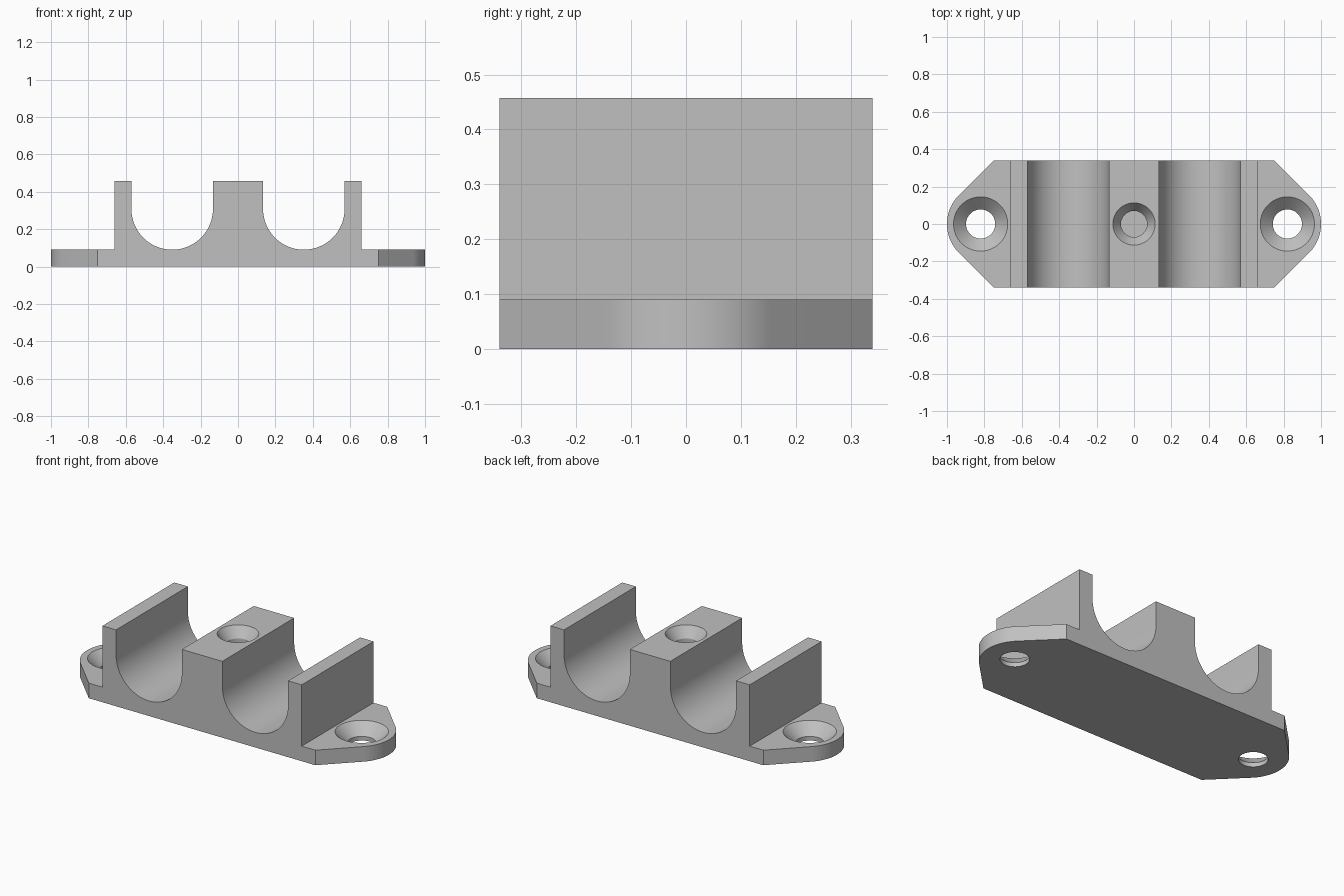
import bpy
import bmesh
from math import cos, sin, pi, radians
from mathutils import Vector

cube = bpy.data.objects.get("Cube")
if cube:
    bpy.data.objects.remove(cube, do_unlink=True)

grey = bpy.data.materials.new("plain grey")
grey.use_nodes = True
colour = (0.53, 0.53, 0.53, 1)
grey.diffuse_color = colour
grey.node_tree.nodes["Principled BSDF"].inputs["Base Color"].default_value = colour


def finish(name, bm):
    bmesh.ops.recalc_face_normals(bm, faces=bm.faces)
    mesh = bpy.data.meshes.new(name)
    bm.to_mesh(mesh)
    bm.free()
    mesh.materials.append(grey)
    obj = bpy.data.objects.new(name, mesh)
    bpy.context.collection.objects.link(obj)
    return obj


def prism(name, points, offset):
    """Extrude a closed outline along an offset."""
    bm = bmesh.new()
    face = bm.faces.new([bm.verts.new(p) for p in points])
    new = bmesh.ops.extrude_face_region(bm, geom=[face])["geom"]
    verts = [g for g in new if isinstance(g, bmesh.types.BMVert)]
    bmesh.ops.translate(bm, verts=verts, vec=Vector(offset))
    return finish(name, bm)


def turned(name, x, profile, steps=64):
    """Closed round solid from (radius, height) pairs."""
    bm = bmesh.new()
    rings = [[bm.verts.new((x + r * cos(2 * pi * i / steps),
                            r * sin(2 * pi * i / steps), z))
              for i in range(steps)] for r, z in profile]
    for low, high in zip(rings, rings[1:]):
        for i in range(steps):
            j = (i + 1) % steps
            bm.faces.new((low[i], low[j], high[j], high[i]))
    bm.faces.new(rings[0])
    bm.faces.new(rings[-1])
    return finish(name, bm)


def arc(cx, cy, r, start, end, steps=32):
    angles = [radians(start + (end - start) * i / steps) for i in range(steps + 1)]
    return [(cx + r * cos(a), cy + r * sin(a)) for a in angles]


def combine(target, tool, operation):
    mod = target.modifiers.new("cut", "BOOLEAN")
    mod.operation = operation
    mod.solver = "EXACT"
    mod.object = tool
    bpy.context.view_layer.objects.active = target
    bpy.ops.object.modifier_apply(modifier=mod.name)
    bpy.data.objects.remove(tool, do_unlink=True)


# Front profile: flange, outer wall, U channel, centre block, then mirrored
plate, top = 0.09, 0.457
channel_x, channel_r = 0.352, 0.218
half = [(1.2, 0), (1.2, plate), (0.66, plate), (0.66, top),
        (channel_x + channel_r, top)]
half += arc(channel_x, plate + channel_r, channel_r, 0, -180)
half += [(channel_x - channel_r, top)]
profile = half + [(-x, z) for x, z in reversed(half)]
bracket = prism("double_channel_bracket", [(x, -0.5, z) for x, z in profile], (0, 1, 0))

# Plan outline: straight sides, sloped corners and rounded ends
end = [(0.75, -0.34)] + arc(0.782, 0, 0.218, -45, 45) + [(0.75, 0.34)]
plan = end + [(-x, -y) for x, y in end]
combine(bracket, prism("outline", [(x, y, -0.1) for x, y in plan], (0, 0, 1)), "INTERSECT")

# Countersunk through holes in the flanges
for side in (-1, 1):
    hole = turned("flange_hole", side * 0.82,
                  [(0.078, -0.1), (0.078, 0.025), (0.145, plate), (0.145, 0.2)])
    combine(bracket, hole, "DIFFERENCE")

# Countersunk blind hole in the centre block
blind = turned("centre_hole", 0, [(0.07, 0.2), (0.07, 0.395), (0.113, top), (0.113, 0.6)])
combine(bracket, blind, "DIFFERENCE")

bpy.ops.object.select_all(action="DESELECT")
bracket.select_set(True)
bpy.context.view_layer.objects.active = bracket
bpy.ops.object.shade_smooth_by_angle(angle=radians(25))
